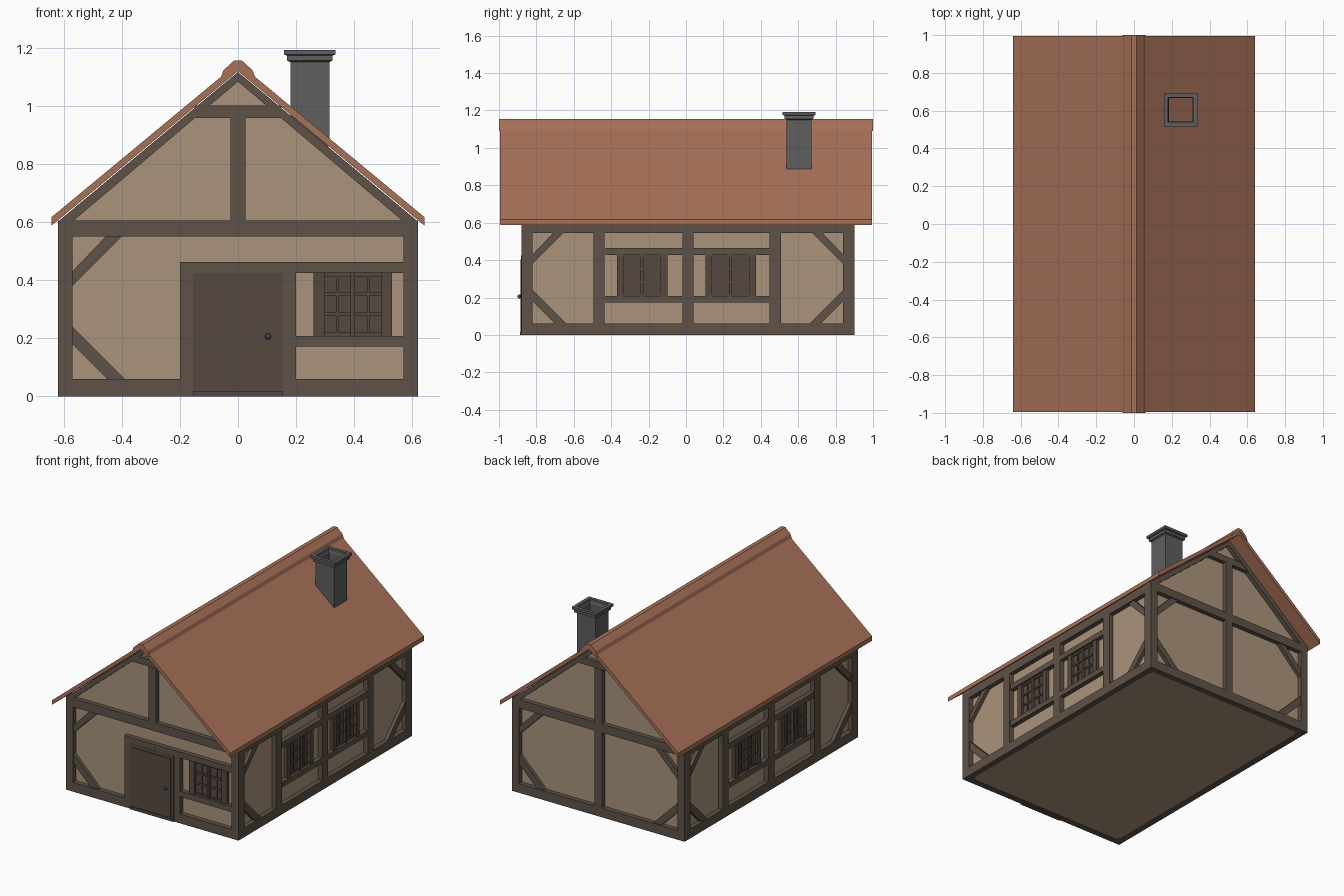
import bpy, bmesh, math
from mathutils import Vector

if "Cube" in bpy.data.objects:
    bpy.data.objects.remove(bpy.data.objects["Cube"])


def mat(name, r, g, b):
    m = bpy.data.materials.new(name)
    lin = [((c / 255 + 0.055) / 1.055) ** 2.4 for c in (r, g, b)]
    m.diffuse_color = (*lin, 1)
    m.use_nodes = True
    m.node_tree.nodes["Principled BSDF"].inputs["Base Color"].default_value = m.diffuse_color
    return m


PLASTER = mat("plaster", 170, 148, 124)
TIMBER = mat("timber", 95, 82, 72)
WOOD = mat("dark_wood", 86, 73, 64)
TILE = mat("roof_tile", 168, 113, 89)
STONE = mat("chimney_stone", 94, 94, 95)
METAL = mat("knob_metal", 62, 68, 80)

CY = 0.01                      # centre of the walls along y
WX, WY = 0.59, 0.86            # half size of the plaster core
D = 0.03                       # timber relief


def to_wall(side, u, z, d):
    """Map wall coordinates (across, up, outward) to the model."""
    return {"front": Vector((u, CY - WY - d, z)),
            "back": Vector((u, CY + WY + d, z)),
            "right": Vector((WX + d, CY + u, z)),
            "left": Vector((-WX - d, CY + u, z))}[side]


def prism(bm, near, far):
    a = [bm.verts.new(p) for p in near]
    b = [bm.verts.new(p) for p in far]
    bm.faces.new(a)
    bm.faces.new(b[::-1])
    n = len(a)
    for i in range(n):
        bm.faces.new((a[i], b[i], b[(i + 1) % n], a[(i + 1) % n]))


def finish(name, bm, material):
    bmesh.ops.recalc_face_normals(bm, faces=bm.faces)
    me = bpy.data.meshes.new(name)
    bm.to_mesh(me)
    bm.free()
    me.materials.append(material)
    ob = bpy.data.objects.new(name, me)
    bpy.context.collection.objects.link(ob)
    return ob


def plate(bm, side, pts, d0=-0.01, d1=D):
    prism(bm, [to_wall(side, u, z, d0) for u, z in pts],
          [to_wall(side, u, z, d1) for u, z in pts])


def bar(bm, side, u0, u1, z0, z1, d0=-0.01, d1=D):
    plate(bm, side, [(u0, z0), (u1, z0), (u1, z1), (u0, z1)], d0, d1)


def box(bm, x0, x1, y0, y1, z0, z1):
    prism(bm, [(x0, y0, z0), (x1, y0, z0), (x1, y1, z0), (x0, y1, z0)],
          [(x0, y0, z1), (x1, y0, z1), (x1, y1, z1), (x0, y1, z1)])


def extrude_y(bm, profile, y0, y1):
    prism(bm, [(x, y0, z) for x, z in profile], [(x, y1, z) for x, z in profile])


def braces(bm, side, u, s):
    """Upper and lower corner braces next to the post edge u; s points inward."""
    plate(bm, side, [(u, .43), (u, .38), (u + s * .17, .55), (u + s * .115, .55)], d1=.022)
    plate(bm, side, [(u, .24), (u, .18), (u + s * .12, .06), (u + s * .18, .06)], d1=.022)


def window(name, side, u, z0, z1):
    """Casement: wide jambs, a mullion and two rows of glazing bars."""
    bm = bmesh.new()
    bar(bm, side, u - .135, u + .135, z0, z1, d1=.006)
    for a, b in ((-.135, -.098), (-.008, .008), (.098, .135)):
        bar(bm, side, u + a, u + b, z0, z1, d1=.022)
    for c in (-.053, .053):
        bar(bm, side, u + c - .004, u + c + .004, z0, z1, d1=.012)
    for k in (0, 1, 2, 3):
        z = z0 + .006 + (z1 - z0 - .012) * k / 3
        bar(bm, side, u - .1, u + .1, z - .006, z + .006, d1=.014)
    finish(name, bm, WOOD)


# plaster core with gables
bm = bmesh.new()
extrude_y(bm, [(-WX, .002), (WX, .002), (WX, .61), (0, 1.1), (-WX, .61)], CY - WY, CY + WY)
finish("plaster_walls", bm, PLASTER)

# corner posts
bm = bmesh.new()
OX, OY = WX + D, WY + D
for sx in (-1, 1):
    for sy in (-1, 1):
        xs = sorted((sx * OX, sx * (OX - .05)))
        ys = sorted((CY + sy * OY, CY + sy * (OY - .06)))
        box(bm, *xs, *ys, 0, .605)
finish("corner_posts", bm, TIMBER)

# side wall timbers and windows
for side in ("right", "left"):
    bm = bmesh.new()
    E = OY - .06
    bar(bm, side, -E, E, 0, .06)
    bar(bm, side, -E, E, .545, .603)
    for u in (-.475, 0, .467):
        bar(bm, side, u - .03, u + .03, .06, .545)
    for s in (-1, 1):
        bar(bm, side, *sorted((s * .03, s * .44)), .428, .465)
        bar(bm, side, *sorted((s * .03, s * .44)), .174, .208)
        braces(bm, side, s * E, -s)
    finish(side + "_wall_timbers", bm, TIMBER)
    window(side + "_window_front", side, -.245, .208, .428)
    window(side + "_window_back", side, .228, .208, .428)

# gable timbers
for side in ("front", "back"):
    bm = bmesh.new()
    bar(bm, side, -.57, .57, 0, .06)
    bar(bm, side, -.57, .57, .55, .605)
    bar(bm, side, -.026, .026, .605, .957)
    bar(bm, side, -.15, .15, .957, 1.0, d1=D - .003)
    for s in (-1, 1):
        plate(bm, side, [(0, 1.116), (0, 1.083), (s * .565, .605), (s * .615, .605)])
    if side == "front":
        braces(bm, side, -.57, 1)
        bar(bm, side, -.2, -.155, .06, .463)       # door jambs and lintel
        bar(bm, side, .155, .2, .06, .463)
        bar(bm, side, -.155, .155, .425, .463)
        bar(bm, side, .2, .57, .425, .463)
        bar(bm, side, .2, .57, .172, .208)
    else:
        bar(bm, side, -.026, .026, .06, .55)
        braces(bm, side, -.57, 1)
        braces(bm, side, .57, -1)
    finish(side + "_gable_timbers", bm, TIMBER)
window("front_window", "front", .395, .208, .425)

# door with raised border, sill and knob
bm = bmesh.new()
bar(bm, "front", -.155, .155, .0, .425, d1=.031)
bar(bm, "front", -.135, .135, .022, .402, d1=.035)
bar(bm, "front", -.155, .155, 0, .018, d1=.038)
finish("door", bm, WOOD)
bm = bmesh.new()
bmesh.ops.create_uvsphere(bm, u_segments=10, v_segments=6, radius=.011)
bmesh.ops.translate(bm, verts=bm.verts, vec=to_wall("front", .103, .206, .04))
finish("door_knob", bm, METAL)

# roof slopes and ridge cap
bm = bmesh.new()
extrude_y(bm, [(-.641, .617), (0, 1.148), (.641, .617),
               (.641, .588), (0, 1.119), (-.641, .588)], -.995, .995)
finish("roof", bm, TILE)
bm = bmesh.new()
extrude_y(bm, [(-.062, 1.09), (-.05, 1.122), (-.014, 1.155), (.014, 1.155),
               (.05, 1.122), (.062, 1.09), (0, 1.135)], -1, 1)
finish("ridge_cap", bm, TILE)

# hollow chimney: one square ring profile swept round the flue
cx, cy = .247, .605
profile = [(.067, .86), (.067, 1.15), (.078, 1.155), (.078, 1.172), (.088, 1.176),
           (.088, 1.192), (.066, 1.192), (.066, 1.172), (.062, 1.165), (.062, .86)]
bm = bmesh.new()
rings = []
for sx, sy in ((-1, -1), (1, -1), (1, 1), (-1, 1)):
    rings.append([bm.verts.new((cx + sx * r, cy + sy * r, z)) for r, z in profile])
n = len(profile)
for i in range(4):
    a, b = rings[i], rings[(i + 1) % 4]
    for j in range(n):
        k = (j + 1) % n
        bm.faces.new((a[j], b[j], b[k], a[k]))
finish("chimney", bm, STONE)
